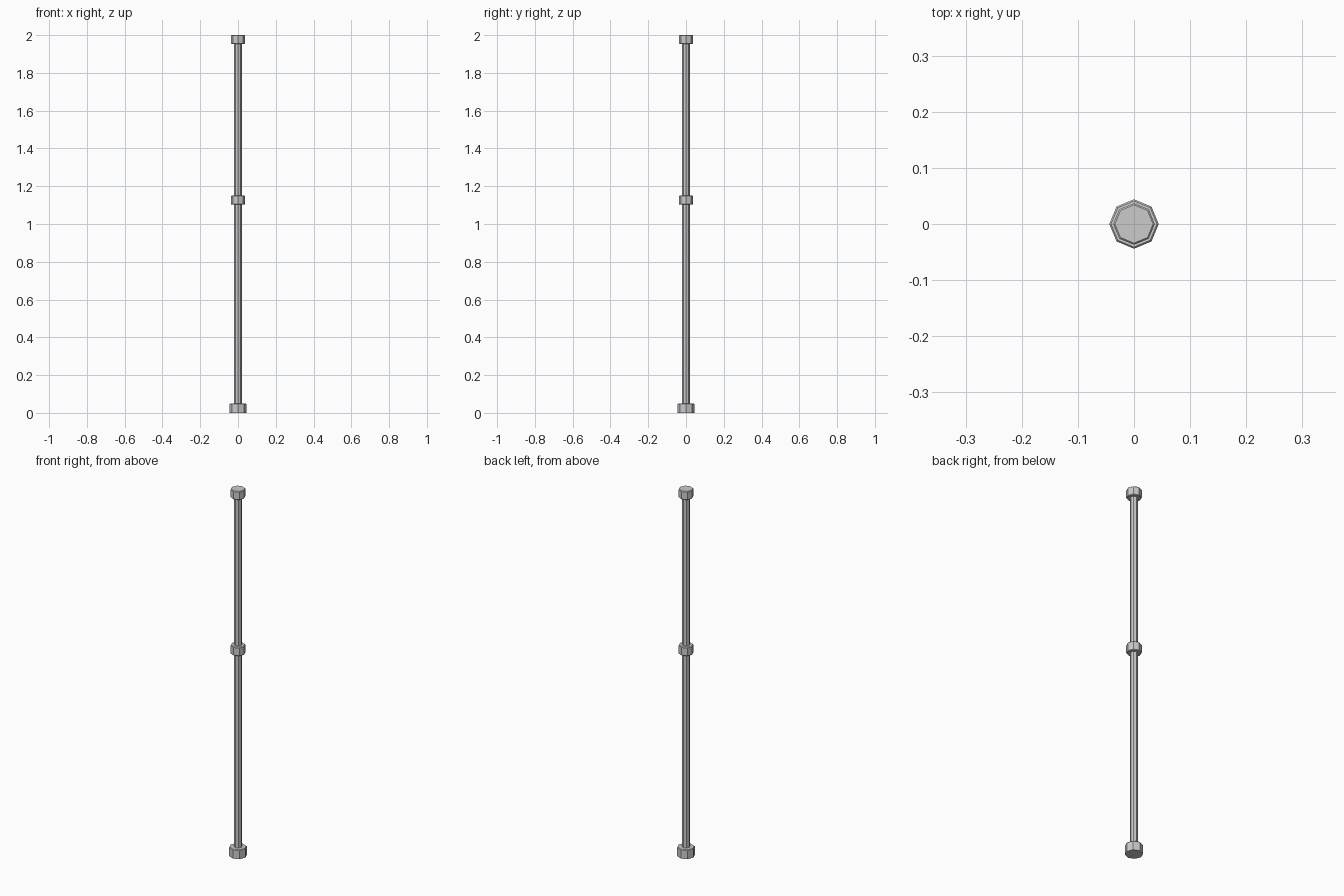
import bpy, bmesh, math

if "Cube" in bpy.data.objects:
    bpy.data.objects.remove(bpy.data.objects["Cube"])

SIDES = 8


def turned(name, profile):
    """Closed eight-sided solid from a (radius, height) profile."""
    bm = bmesh.new()
    rings = []
    for r, z in profile:
        rings.append([bm.verts.new((r * math.cos(i * math.tau / SIDES),
                                    r * math.sin(i * math.tau / SIDES), z))
                      for i in range(SIDES)])
    for a, b in zip(rings, rings[1:]):
        for i in range(SIDES):
            j = (i + 1) % SIDES
            bm.faces.new((a[i], a[j], b[j], b[i]))
    bm.faces.new(rings[0][::-1])
    bm.faces.new(rings[-1])
    mesh = bpy.data.meshes.new(name)
    bm.to_mesh(mesh)
    bm.free()
    obj = bpy.data.objects.new(name, mesh)
    bpy.context.collection.objects.link(obj)
    return obj


def collar(name, radius, z0, z1, low=0.003, high=0.003):
    """Short drum with small chamfers at its ends."""
    pts = [(radius - low, z0)]
    if low:
        pts.append((radius, z0 + low))
    if high:
        pts.append((radius, z1 - high))
    pts.append((radius - high, z1))
    return turned(name, pts)


# Long pole
turned("pole", [(0.02, 0.02), (0.02, 1.98)])

# Foot, middle joint and top cap
collar("foot", 0.044, 0.0, 0.05, low=0.0)
collar("middle_joint", 0.037, 1.102, 1.15)
collar("top_cap", 0.037, 1.953, 2.0)
